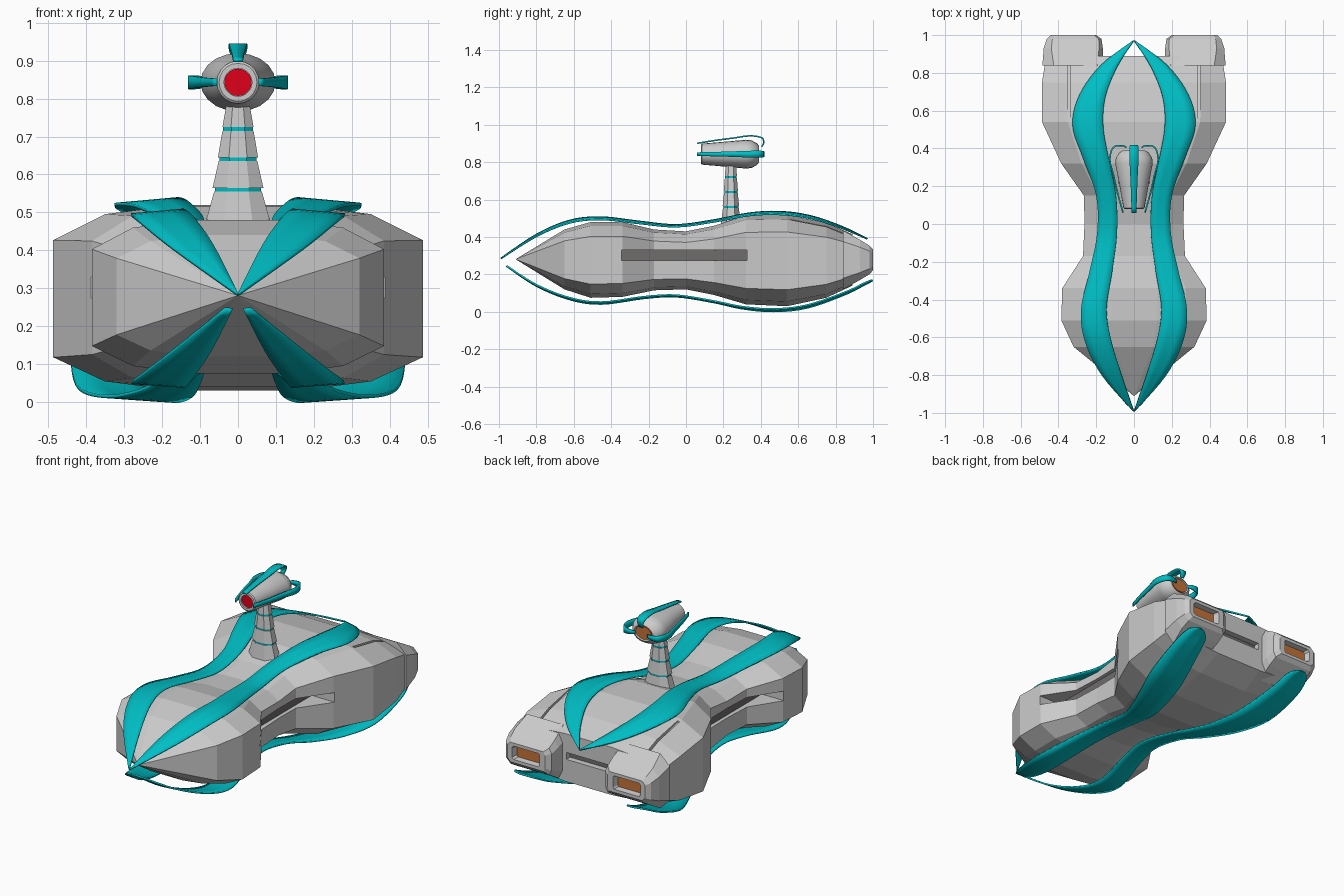
import bpy, bmesh
from math import cos, sin, pi
from mathutils import Vector, Matrix

if "Cube" in bpy.data.objects:
    bpy.data.objects.remove(bpy.data.objects["Cube"])


def mat(name, c):
    m = bpy.data.materials.new(name)
    m.diffuse_color = (*c, 1)
    m.use_nodes = True
    m.node_tree.nodes["Principled BSDF"].inputs["Base Color"].default_value = m.diffuse_color
    return m


TEAL = mat("teal", (0.0, 0.52, 0.56))
RED = mat("red", (0.75, 0.0, 0.01))
ORANGE = mat("orange", (0.55, 0.17, 0.04))
DARK = mat("dark_grey", (0.16, 0.15, 0.15))


def make(name, bm, m=None, smooth=None, mirror=False, solid=0):
    bmesh.ops.recalc_face_normals(bm, faces=bm.faces)
    me = bpy.data.meshes.new(name)
    bm.to_mesh(me)
    bm.free()
    ob = bpy.data.objects.new(name, me)
    bpy.context.collection.objects.link(ob)
    if m:
        me.materials.append(m)
    if solid:
        s = ob.modifiers.new("solid", 'SOLIDIFY')
        s.thickness, s.offset = solid, 0
    if mirror:
        mod = ob.modifiers.new("mirror", 'MIRROR')
        mod.use_mirror_merge = False
    if smooth:
        bpy.ops.object.select_all(action='DESELECT')
        ob.select_set(True)
        bpy.context.view_layer.objects.active = ob
        bpy.ops.object.shade_smooth_by_angle(angle=smooth)
    return ob


def loft(name, rings, closed=True, **kw):
    """Skin rings of points; closed rings get end caps."""
    bm = bmesh.new()
    vs = [[bm.verts.new(p) for p in r] for r in rings]
    n = len(vs[0])
    for a, b in zip(vs, vs[1:]):
        for i in range(n if closed else n - 1):
            j = (i + 1) % n
            bm.faces.new((a[i], a[j], b[j], b[i]))
    if closed:
        bm.faces.new(vs[0])
        bm.faces.new(vs[-1])
    bmesh.ops.remove_doubles(bm, verts=bm.verts, dist=1e-5)
    return make(name, bm, **kw)


def box(name, x0, x1, y0, y1, z0, z1, **kw):
    def ring(y):
        return [(x0, y, z0), (x1, y, z0), (x1, y, z1), (x0, y, z1)]
    return loft(name, [ring(y0), ring(y1)], **kw)


def cut(target, cutter):
    b = target.modifiers.new("cut", 'BOOLEAN')
    b.operation, b.object, b.solver = 'DIFFERENCE', cutter, 'EXACT'
    cutter.hide_render = True
    cutter.display_type = 'WIRE'


def smooth_rows(rows, steps=5):
    """Catmull-Rom through rows of numbers."""
    r = [Vector(x) for x in rows]
    out = []
    for i in range(len(r) - 1):
        p0, p1, p2, p3 = r[max(i - 1, 0)], r[i], r[i + 1], r[min(i + 2, len(r) - 1)]
        for k in range(steps):
            t = k / steps
            out.append(0.5 * (2 * p1 + (p2 - p0) * t + (2 * p0 - 5 * p1 + 4 * p2 - p3) * t * t
                              + (3 * p1 - p0 - 3 * p2 + p3) * t ** 3))
    return out + [r[-1]]


# Hull: faceted loft, rows are y, half width, bottom, top
hull_rows = [(-0.65, 0.32, 0.12, 0.44), (-0.51, 0.385, 0.075, 0.48), (-0.34, 0.38, 0.08, 0.48),
             (-0.17, 0.27, 0.115, 0.44), (0, 0.262, 0.12, 0.43), (0.15, 0.265, 0.09, 0.46),
             (0.32, 0.385, 0.04, 0.515), (0.54, 0.487, 0.03, 0.52), (0.75, 0.487, 0.075, 0.475),
             (0.89, 0.465, 0.14, 0.415)]


def hull_ring(y, w, b, t):
    h = t - b
    half = [(0.32 * w, t), (0.72 * w, t - 0.05 * h), (w, t - 0.19 * h),
            (w, b + 0.18 * h), (0.72 * w, b + 0.05 * h), (0.32 * w, b)]
    return [(x, y, z) for x, z in half] + [(-x, y, z) for x, z in reversed(half)]


rings = [[(0.004 * x, -0.91, 0.28 + 0.004 * z) for x, _, z in hull_ring(*hull_rows[0])]]
hull = loft("hull", rings + [hull_ring(*r) for r in hull_rows])

# Side slots, rear slot and panel grooves
cut(hull, box("side_slot_cutter", 0.235, 0.6, -0.345, 0.325, 0.275, 0.33, mirror=True))
cut(hull, box("rear_slot_cutter", -0.14, 0.14, 0.85, 1.0, 0.268, 0.308))
box("side_slot_floor", 0.225, 0.242, -0.345, 0.325, 0.275, 0.33, m=DARK, mirror=True)
box("rear_slot_floor", -0.14, 0.14, 0.845, 0.856, 0.268, 0.308, m=DARK)
groove = [(0.56, 0.485), (0.75, 0.438), (0.88, 0.385)]
cut(hull, loft("panel_groove_cutter",
               [[(0.338, y, z), (0.352, y, z), (0.352, y, z + 0.2), (0.338, y, z + 0.2)] for y, z in groove],
               mirror=True))


# Rear engine pods with recessed exhausts
def pod_ring(y, x0, x1, z0, z1, c):
    return [(x0 + c * .5, y, z0), (x1 - c, y, z0), (x1, y, z0 + c), (x1, y, z1 - c),
            (x1 - c, y, z1), (x0 + c * .5, y, z1), (x0, y, z1 - c), (x0, y, z0 + c)]


pod_rows = [(0.84, 0.165, 0.485, 0.12, 0.435, 0.06), (0.93, 0.165, 0.478, 0.17, 0.385, 0.04),
            (0.98, 0.172, 0.462, 0.2, 0.355, 0.03), (1.0, 0.2, 0.44, 0.222, 0.335, 0.02),
            (1.0, 0.235, 0.41, 0.24, 0.317, 0.01), (0.965, 0.245, 0.4, 0.245, 0.312, 0.01)]
loft("engine_pod", [pod_ring(*r) for r in pod_rows], mirror=True)
box("engine_exhaust", 0.246, 0.399, 0.963, 0.97, 0.246, 0.311, m=ORANGE, mirror=True)


# Curved teal strakes: rows are y, inner x, outer x, z
def strake(name, rows, drop):
    rings = []
    for y, a, b, z in smooth_rows(rows):
        rings.append([(a + (b - a) * t, y, z + drop * (b - a) * (t - 0.3)) for t in (0, 0.33, 0.67, 1)])
    loft(name, rings, closed=False, m=TEAL, solid=0.009, smooth=0.6, mirror=True)


strake("upper_strake", [(-0.99, 0, 0.004, 0.285), (-0.8, 0.065, 0.17, 0.41), (-0.62, 0.12, 0.26, 0.485),
                        (-0.45, 0.145, 0.28, 0.502), (-0.25, 0.115, 0.235, 0.48), (-0.05, 0.09, 0.195, 0.462),
                        (0.15, 0.095, 0.2, 0.488), (0.35, 0.135, 0.27, 0.525), (0.52, 0.163, 0.325, 0.53),
                        (0.68, 0.15, 0.29, 0.505), (0.84, 0.085, 0.175, 0.45), (0.97, 0, 0.004, 0.39)], -0.09)
strake("lower_strake", [(-0.96, 0.015, 0.035, 0.245), (-0.8, 0.07, 0.16, 0.14), (-0.62, 0.12, 0.25, 0.068),
                        (-0.45, 0.14, 0.28, 0.045), (-0.22, 0.11, 0.23, 0.075), (-0.05, 0.09, 0.2, 0.083),
                        (0.15, 0.1, 0.21, 0.052), (0.3, 0.12, 0.27, 0.02), (0.47, 0.165, 0.35, 0.006),
                        (0.65, 0.21, 0.42, 0.026), (0.85, 0.265, 0.44, 0.096), (0.95, 0.29, 0.425, 0.145),
                        (0.985, 0.32, 0.4, 0.162), (0.998, 0.355, 0.37, 0.168)], 0.07)


# Turret neck: stacked tapered octagonal segments with teal rings
def oct_ring(z, w, d, cy=0.24):
    k = 0.45
    q = [(w, -d * k), (w, d * k), (w * k, d), (-w * k, d), (-w, d * k), (-w, -d * k), (-w * k, -d), (w * k, -d)]
    return [(x, cy + y, z) for x, y in q]


neck = [(0.44, 0.555, 0.095, 0.063), (0.565, 0.635, 0.067, 0.051), (0.645, 0.715, 0.053, 0.041),
        (0.725, 0.8, 0.041, 0.028)]
for i, (z0, z1, w0, w1) in enumerate(neck):
    loft(f"neck_segment_{i + 1}", [oct_ring(z0, w0, w0 * 0.45 + 0.014), oct_ring(z1, w1, w1 * 0.45 + 0.014)])
    if i < 3:
        loft(f"neck_ring_{i + 1}", [oct_ring(z, w1 - 0.002, w1 * 0.45 + 0.012) for z in (z1 - 0.005, z1 + 0.015)],
             m=TEAL)


# Turret head: elliptical tapered barrel, lens and exhaust
def oval(y, rx, rz, n=20):
    return [(rx * cos(2 * pi * i / n), y, 0.843 + rz * sin(2 * pi * i / n)) for i in range(n)]


head = [(0.10, 0.037, 0.037), (0.08, 0.037, 0.037), (0.08, 0.05, 0.05), (0.085, 0.056, 0.056),
        (0.2, 0.076, 0.066), (0.32, 0.099, 0.077), (0.35, 0.096, 0.074), (0.38, 0.076, 0.058),
        (0.39, 0.058, 0.044), (0.38, 0.052, 0.038)]
loft("turret_head", [oval(*r) for r in head], smooth=0.5)
loft("turret_lens", [oval(0.088, 0.036, 0.036), oval(0.099, 0.036, 0.036)], m=RED)
loft("turret_exhaust", [oval(0.378, 0.05, 0.037), oval(0.388, 0.05, 0.037)], m=ORANGE)

# Turret fins: rows are y, distance from barrel axis, half width
fin = [(0.06, 0.058, 0.013), (0.16, 0.074, 0.016), (0.26, 0.087, 0.02), (0.34, 0.098, 0.024),
       (0.405, 0.088, 0.024), (0.415, 0.06, 0.016), (0.405, 0.04, 0.01)]
for name, ang, s in (("top", 0, 1), ("right", pi / 2, 1.28), ("left", -pi / 2, 1.28)):
    R = Matrix.Rotation(ang, 3, 'Y')
    rings = []
    for y, r, w in smooth_rows(fin, 3):
        r = 0.058 + (r - 0.058) * (s if s == 1 else 1.75) if r > 0.058 else r
        w = w if s == 1 else w * 0.75
        rings.append([R @ Vector((x, y, r)) + Vector((0, 0, 0.843)) for x in (-w, w)])
    loft(f"{name}_turret_fin", rings, closed=False, m=TEAL, solid=0.008, smooth=0.6)
